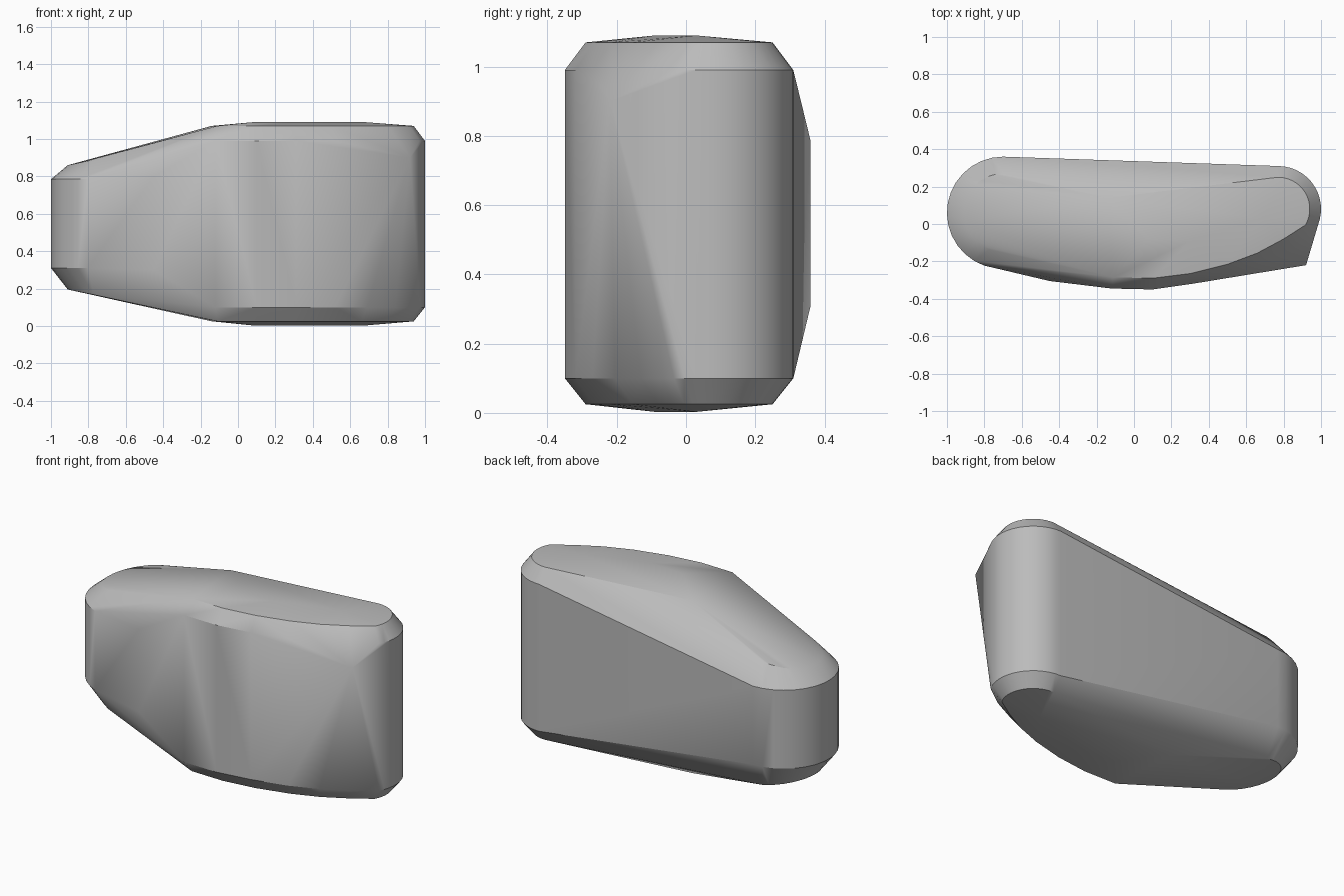
import bpy, bmesh
from math import cos, sin, radians

cube = bpy.data.objects.get("Cube")
if cube:
    bpy.data.objects.remove(cube)

grey = bpy.data.materials.new("stone_grey")
grey.use_nodes = True
colour = (0.5, 0.5, 0.5, 1)
grey.diffuse_color = colour
grey.node_tree.nodes["Principled BSDF"].inputs["Base Color"].default_value = colour


def arc(cx, cy, r, start, end, steps=14):
    angles = [radians(start + (end - start) * i / steps) for i in range(steps + 1)]
    return [(cx + r * cos(a), cy + r * sin(a)) for a in angles]


bm = bmesh.new()


def add_ring(points, *heights):
    for z in heights:
        for x, y in points:
            bm.verts.new((x, y, z))


# Tall blunt end: wall outline and the smaller outline of its flat caps
tall_wall = arc(0.77, 0.08, 0.23, 90, -30) + [
    (0.84, -0.13), (0.69, -0.205), (0.52, -0.27), (0.31, -0.32), (0.1, -0.35), (-0.12, -0.345)]
tall_cap = arc(0.77, 0.08, 0.17, 90, -30) + [
    (0.8, -0.08), (0.66, -0.155), (0.5, -0.215), (0.3, -0.265), (0.1, -0.29), (-0.11, -0.285), (-0.14, 0.14)]
add_ring(tall_wall, 0.10, 0.99)
add_ring(tall_cap, 0.025, 1.07)

# Short rounded end
add_ring(arc(-0.7, 0.06, 0.3, 90, 250), 0.31, 0.785)
for x, y in arc(-0.7, 0.06, 0.21, 90, 250):
    rise = 0.2 * (x + 0.91)
    add_ring([(x, y)], 0.195 - rise, 0.86 + rise)

# Front belly, shallow crowns and the raised front corner
add_ring([(-0.45, -0.305)], 0.3, 0.8)
add_ring([(0.08, -0.08), (0.3, -0.09), (0.68, 0.03)], 0.003, 1.09)
add_ring([(0.92, -0.22)], 0.9)

# Wrap everything in one convex skin
hull = bmesh.ops.convex_hull(bm, input=bm.verts)
loose = set(hull["geom_interior"]) | set(hull["geom_unused"])
bmesh.ops.delete(bm, geom=[g for g in loose if isinstance(g, bmesh.types.BMVert)], context='VERTS')
bmesh.ops.dissolve_limit(bm, angle_limit=radians(0.5), verts=bm.verts, edges=bm.edges)
bmesh.ops.recalc_face_normals(bm, faces=bm.faces)

mesh = bpy.data.meshes.new("rounded_block")
bm.to_mesh(mesh)
bm.free()
mesh.materials.append(grey)
block = bpy.data.objects.new("rounded_block", mesh)
bpy.context.collection.objects.link(block)
bpy.context.view_layer.objects.active = block
block.select_set(True)
bpy.ops.object.shade_smooth_by_angle(angle=radians(30))
